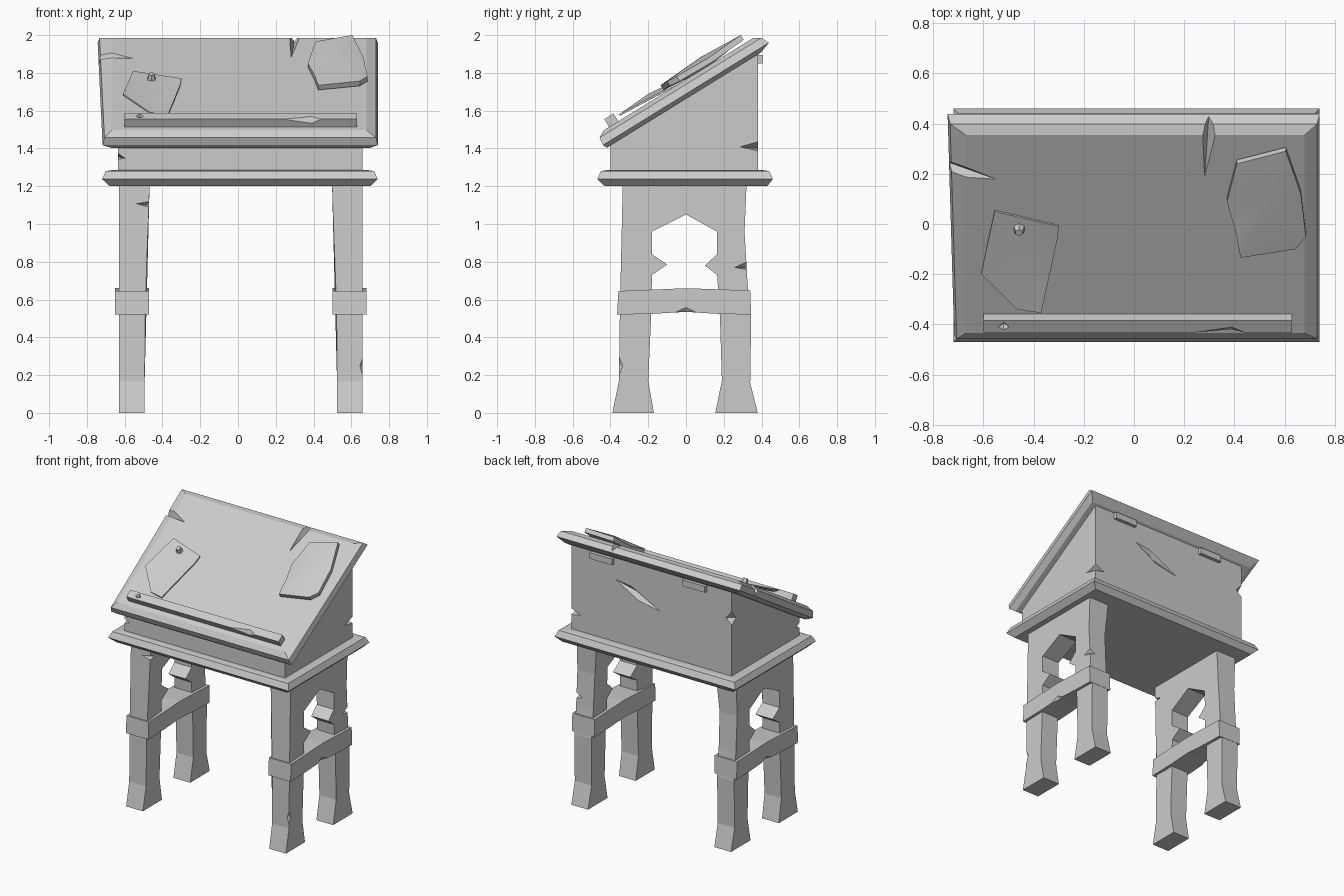
import bpy, bmesh
from math import radians
from mathutils import Matrix, Vector

if "Cube" in bpy.data.objects:
    bpy.data.objects.remove(bpy.data.objects["Cube"])

# Local frame of the sloping lid: x across, y up the slope, z away from the surface
LID = Matrix.Translation((0, -0.03, 1.735)) @ Matrix.Rotation(radians(31.7), 4, 'X')
MID = 0.015


def finish(bm, name, matrix=None):
    if matrix:
        bm.transform(matrix)
    bmesh.ops.recalc_face_normals(bm, faces=bm.faces)
    me = bpy.data.meshes.new(name)
    bm.to_mesh(me)
    bm.free()
    ob = bpy.data.objects.new(name, me)
    bpy.context.collection.objects.link(ob)
    return ob


def skin(name, loops, matrix=None):
    """Join matching closed loops into a capped solid."""
    bm = bmesh.new()
    rows = [[bm.verts.new(p) for p in loop] for loop in loops]
    n = len(rows[0])
    bm.faces.new(rows[0])
    bm.faces.new(rows[-1])
    for a, b in zip(rows, rows[1:]):
        for i in range(n):
            j = (i + 1) % n
            bm.faces.new((a[i], a[j], b[j], b[i]))
    return finish(bm, name, matrix)


def prism(name, profile, x0, x1, matrix=None):
    return skin(name, [[(x, y, z) for y, z in profile] for x in (x0, x1)], matrix)


def board(name, rings, matrix=None):
    """Stack of rectangles (x0, x1, y0, y1, z)."""
    return skin(name, [[(a, c, z), (b, c, z), (b, d, z), (a, d, z)]
                       for a, b, c, d, z in rings], matrix)


def chip(ob, pts, matrix=None):
    """Carve the convex hull of a few points out of an object."""
    bm = bmesh.new()
    for p in pts:
        bm.verts.new(p)
    bmesh.ops.convex_hull(bm, input=bm.verts)
    cutter = finish(bm, "cutter", matrix)
    cutter.hide_render = True
    mod = ob.modifiers.new("chip", 'BOOLEAN')
    mod.operation, mod.solver, mod.object = 'DIFFERENCE', 'EXACT', cutter
    dg = bpy.context.evaluated_depsgraph_get()
    me = bpy.data.meshes.new_from_object(ob.evaluated_get(dg))
    ob.modifiers.clear()
    ob.data = me
    bpy.data.objects.remove(cutter)


def sheet(name, outline, centre, thick):
    """Curled sheet: outline of (x, y seen from above, height over lid)."""
    def local(x, y, h):
        return Vector((x, (y + 0.03 + 0.525 * h) / 0.851, h))
    bm = bmesh.new()
    fans = []
    for drop in (0, thick):
        off = Vector((0, 0, -drop))
        rim = [bm.verts.new(local(*p) + off) for p in outline]
        mid = bm.verts.new(local(*centre) + off)
        for i in range(len(rim)):
            bm.faces.new((rim[i - 1], rim[i], mid))
        fans.append(rim)
    a, b = fans
    for i in range(len(a)):
        bm.faces.new((a[i - 1], a[i], b[i], b[i - 1]))
    ob = finish(bm, name, LID)
    bpy.ops.object.select_all(action='DESELECT')
    ob.select_set(True)
    bpy.context.view_layer.objects.active = ob
    bpy.ops.object.shade_smooth_by_angle(angle=radians(40))


# Leg frames with arched opening, plus cross rails
leg_profile = [
    (-0.39, 0), (-0.355, 0.17), (-0.35, 0.55), (-0.335, 1.2), (0.32, 1.2), (0.31, 0.96),
    (0.325, 0.7), (0.345, 0.5), (0.34, 0.16), (0.38, 0), (0.155, 0), (0.19, 0.17),
    (0.18, 0.5), (0.165, 0.73), (0.1, 0.78), (0.165, 0.84), (0.165, 0.96), (0, 1.05),
    (-0.18, 0.96), (-0.18, 0.84), (-0.1, 0.785), (-0.18, 0.73), (-0.185, 0.5),
    (-0.2, 0.17), (-0.17, 0)]
rail_profile = [(-0.365, 0.52), (-0.358, 0.645), (0, 0.66), (0.34, 0.648), (0.345, 0.52),
                (0.16, 0.525), (0, 0.535), (-0.17, 0.525)]
frames = {}
for s, side in ((-1, "left"), (1, "right")):
    def inner(z):
        return 0.51 - 0.005 * z - 0.08 * max(0, z - 0.94)
    frames[side] = skin(side + "_leg_frame", [
        [(MID + s * 0.645, y, z) for y, z in leg_profile],
        [(MID + s * inner(z), y, z) for y, z in leg_profile]])
    rail = prism(side + "_rail", rail_profile, MID + s * 0.485, MID + s * 0.665)
    xo = MID + s * 0.69
    chip(rail, [(xo, -0.2, 0.5), (xo, 0.19, 0.5), (xo, 0, 0.59), (MID + s * 0.62, 0, 0.5)])
chip(frames["left"], [(-0.57, -0.36, 1.11), (-0.45, -0.36, 1.13), (-0.45, -0.36, 1.08),
                      (-0.45, -0.27, 1.1)])
chip(frames["right"], [(0.68, -0.38, 0.05), (0.68, -0.38, 0.42), (0.625, -0.38, 0.25),
                       (0.68, -0.31, 0.25)])
chip(frames["right"], [(0.68, 0.23, 0.77), (0.68, 0.34, 0.82), (0.68, 0.34, 0.75),
                       (0.6, 0.34, 0.77)])

# Bevelled base board
board("base_board", [(-0.68, 0.7, -0.43, 0.43, 1.2), (-0.72, 0.74, -0.47, 0.46, 1.238),
                     (-0.7, 0.72, -0.45, 0.44, 1.28), (-0.67, 0.69, -0.42, 0.41, 1.285)])

# Desk box with splits in its corners and back
box = prism("desk_box", [(-0.4, 1.27), (0.38, 1.27), (0.38, 1.91), (-0.4, 1.43)], -0.635, 0.66)
chip(box, [(0.68, 0.26, 1.41), (0.68, 0.4, 1.45), (0.68, 0.4, 1.38), (0.57, 0.4, 1.4)])
chip(box, [(-0.66, -0.42, 1.4), (-0.66, -0.42, 1.33), (-0.58, -0.42, 1.345),
           (-0.66, -0.33, 1.36)])
chip(box, [(-0.66, 0.4, 1.8), (-0.66, 0.4, 1.62), (-0.57, 0.4, 1.7), (-0.66, 0.3, 1.69)])
chip(box, [(0.33, 0.385, 1.75), (0.18, 0.385, 1.73), (-0.09, 0.385, 1.59),
           (0.12, 0.385, 1.63), (0.13, 0.35, 1.68)])

# Hinges under the lid at the back
for i, x in enumerate((-0.345, 0.405)):
    board(f"hinge_{i + 1}", [(x - 0.09, x + 0.09, 0.36, 0.405, z) for z in (1.85, 1.895)])

# Sloping lid with chamfered rim, two splits
lid = board("lid", [(-0.69, 0.7, -0.505, 0.45, -0.078), (-0.735, 0.74, -0.515, 0.517, -0.055),
                    (-0.725, 0.73, -0.51, 0.497, -0.012), (-0.67, 0.68, -0.47, 0.458, 0.01)])
for v in lid.data.vertices:
    if v.co.x < -0.68:
        v.co.x += 0.018 if v.co.y < 0 else -0.008
lid.data.transform(LID)
chip(lid, [(0.265, 0.55, 0.03), (0.278, 0.235, 0.03), (0.35, 0.55, 0.03),
           (0.3, 0.55, -0.05), (0.285, 0.3, -0.01)], LID)
chip(lid, [(-0.77, 0.37, 0.03), (-0.77, 0.26, 0.03), (-0.52, 0.245, 0.02),
           (-0.68, 0.28, 0.03), (-0.77, 0.3, -0.06)], LID)

# Book rest bar near the front edge
bar = prism("book_rest", [(-0.437, 0), (-0.437, 0.058), (-0.38, 0.06), (-0.38, 0)],
            -0.6, 0.63, LID)
chip(bar, [(0.12, -0.45, 0.065), (0.48, -0.45, 0.065), (0.39, -0.405, 0.065),
           (0.39, -0.45, 0.02)], LID)
chip(bar, [(-0.55, -0.41, 0.07), (-0.52, -0.43, 0.07), (-0.49, -0.41, 0.07),
           (-0.52, -0.38, 0.07), (-0.52, -0.41, 0.03)], LID)

# Pinned note and thick parchment
sheet("note", [(-0.555, 0.05, 0.022), (-0.3, -0.01, 0.02), (-0.305, -0.06, 0.02),
               (-0.37, -0.355, 0.04), (-0.465, -0.34, 0.04), (-0.61, -0.2, 0.05)],
      (-0.45, -0.13, 0.024), 0.01)
sheet("parchment", [(0.41, 0.24, 0.055), (0.605, 0.29, 0.0575), (0.665, 0.12, 0.045),
                    (0.685, -0.05, 0.05), (0.645, -0.1, 0.055), (0.425, -0.135, 0.055),
                    (0.405, -0.03, 0.045), (0.37, 0.09, 0.035)], (0.53, 0.08, 0.07), 0.03)

# Pin with six sides
bm = bmesh.new()
bmesh.ops.create_cone(bm, cap_ends=True, segments=6, radius1=0.025, radius2=0.016, depth=0.035)
finish(bm, "pin", LID @ Matrix.Translation((-0.458, 0.027, 0.036)))
